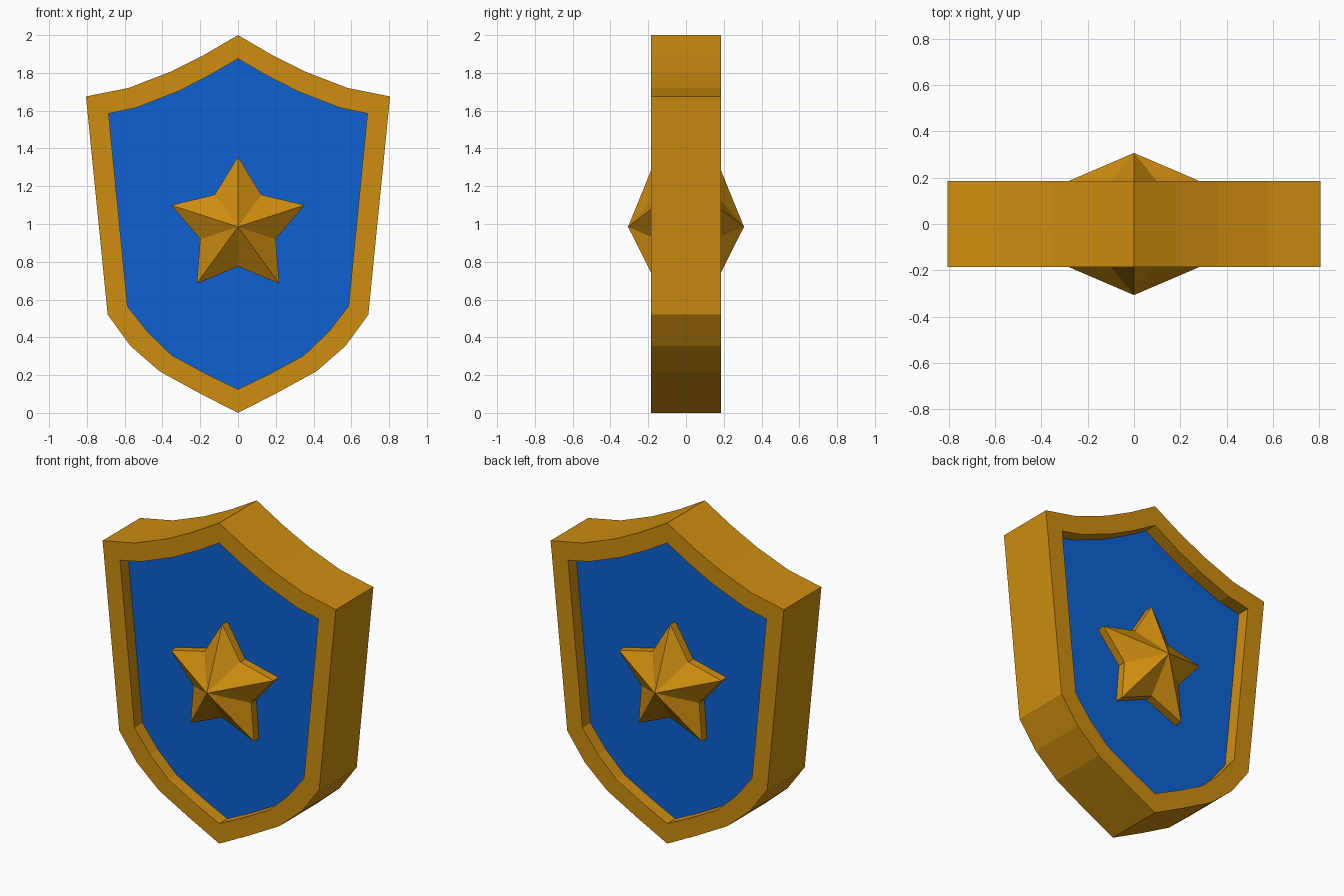
import bpy, bmesh, math

if "Cube" in bpy.data.objects:
    bpy.data.objects.remove(bpy.data.objects["Cube"])

def material(name, color):
    m = bpy.data.materials.new(name)
    m.diffuse_color = color
    m.use_nodes = True
    m.node_tree.nodes["Principled BSDF"].inputs["Base Color"].default_value = m.diffuse_color
    return m

gold = material("gold", (0.62, 0.27, 0.005, 1))
blue = material("blue", (0.004, 0.12, 0.65, 1))

def mirrored(half):
    # half runs top centre -> bottom centre on the right side
    return half + [(-x, z) for x, z in half[-2:0:-1]]

def finish(bm, name, mat):
    bmesh.ops.recalc_face_normals(bm, faces=bm.faces)
    me = bpy.data.meshes.new(name)
    bm.to_mesh(me)
    bm.free()
    me.materials.append(mat)
    ob = bpy.data.objects.new(name, me)
    bpy.context.collection.objects.link(ob)
    return ob

def loop(bm, pts, y):
    return [bm.verts.new((x, y, z)) for x, z in pts]

def bridge(bm, a, b):
    n = len(a)
    for i in range(n):
        j = (i + 1) % n
        bm.faces.new((a[i], a[j], b[j], b[i]))

outer = mirrored([(0, 2.0), (0.18, 1.895), (0.36, 1.805), (0.58, 1.72), (0.805, 1.675),
                  (0.69, 0.52), (0.57, 0.355), (0.415, 0.22), (0.205, 0.105), (0, 0)])
inner = mirrored([(0, 1.875), (0.155, 1.785), (0.315, 1.703), (0.54, 1.615), (0.685, 1.585),
                  (0.585, 0.565), (0.48, 0.43), (0.35, 0.305), (0.165, 0.205), (0, 0.125)])
RIM, PANEL = 0.185, 0.105

# Raised border ring
bm = bmesh.new()
rings = [loop(bm, outer, -RIM), loop(bm, outer, RIM),
         loop(bm, inner, RIM), loop(bm, inner, -RIM)]
for k in range(4):
    bridge(bm, rings[k], rings[(k + 1) % 4])
finish(bm, "shield_border", gold)

# Recessed panel, front and back
bm = bmesh.new()
front, back = loop(bm, inner, -PANEL), loop(bm, inner, PANEL)
bm.faces.new(front)
bm.faces.new(back)
bridge(bm, front, back)
finish(bm, "shield_panel", blue)

# Faceted star passing through the panel
cz = 0.985
star = []
for i in range(10):
    r = 0.372 if i % 2 == 0 else 0.21
    a = i * math.pi / 5
    star.append((r * math.sin(a), cz + r * math.cos(a)))
bm = bmesh.new()
sides = []
for s in (-1, 1):
    edge = loop(bm, star, s * 0.155)
    apex = bm.verts.new((0, s * 0.307, cz))
    for i in range(10):
        bm.faces.new((edge[i], edge[(i + 1) % 10], apex))
    sides.append(edge)
bridge(bm, sides[0], sides[1])
finish(bm, "star", gold)
